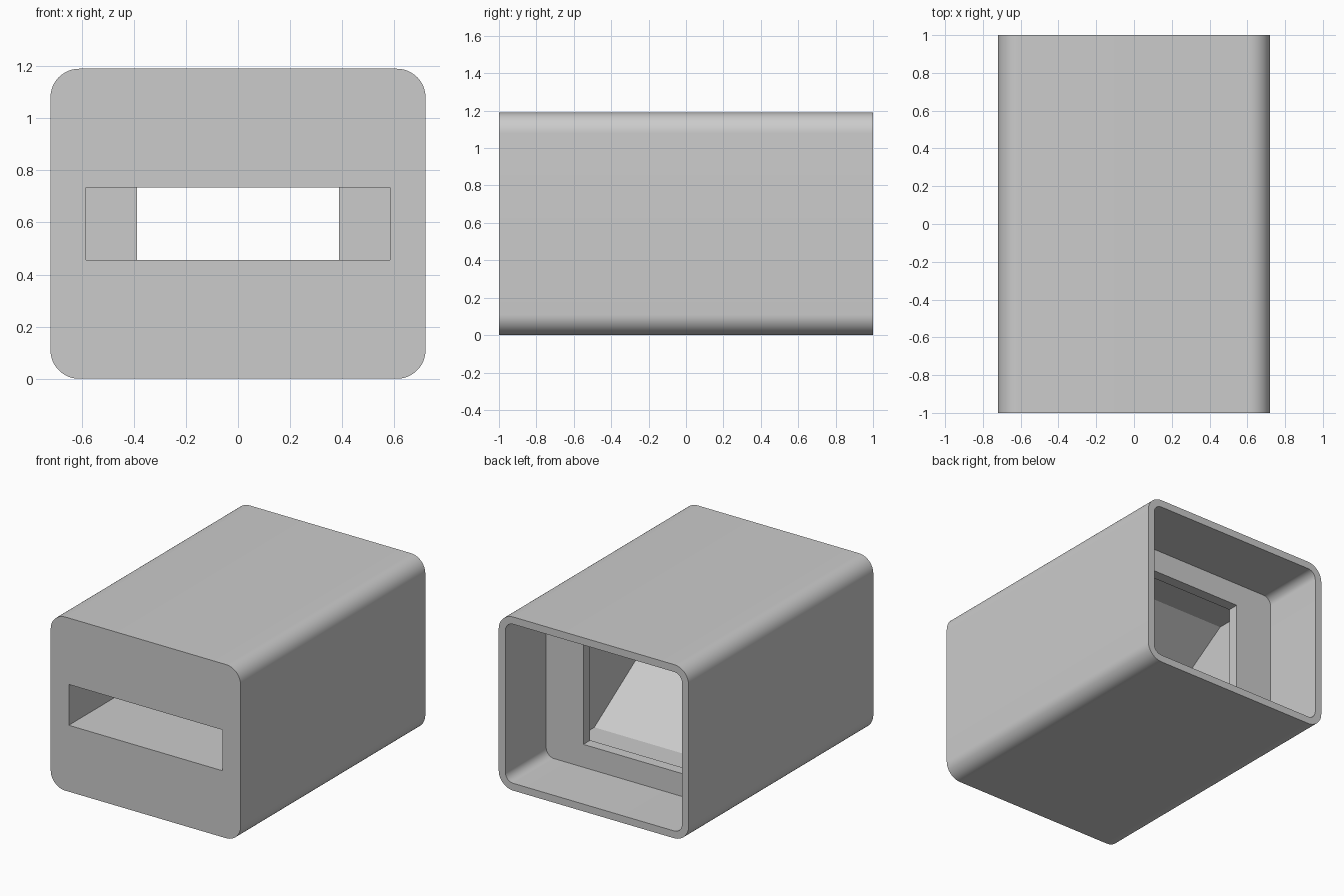
import bpy
import bmesh
from math import sin, cos, pi, radians
from mathutils import Vector

# Remove the default cube only
old = bpy.data.objects.get("Cube")
if old:
    bpy.data.objects.remove(old, do_unlink=True)

MID_Z = 0.595        # height of the centre line
HALF_W = 0.72        # outer half width
WALL = 0.05          # shell thickness around the rear pocket
RADIUS = 0.11        # outer corner radius

grey = bpy.data.materials.new("plain grey")
grey.use_nodes = True
grey.diffuse_color = (0.6, 0.6, 0.6, 1)
grey.node_tree.nodes["Principled BSDF"].inputs["Base Color"].default_value = (0.6, 0.6, 0.6, 1)


def prism(name, points, sweep):
    """Closed solid made by sweeping a flat outline along a vector."""
    bm = bmesh.new()
    face = bm.faces.new([bm.verts.new(p) for p in points])
    swept = bmesh.ops.extrude_face_region(bm, geom=[face], use_keep_orig=True)
    moved = [g for g in swept["geom"] if isinstance(g, bmesh.types.BMVert)]
    bmesh.ops.translate(bm, verts=moved, vec=Vector(sweep))
    bmesh.ops.recalc_face_normals(bm, faces=bm.faces)
    mesh = bpy.data.meshes.new(name)
    bm.to_mesh(mesh)
    bm.free()
    mesh.materials.append(grey)
    obj = bpy.data.objects.new(name, mesh)
    bpy.context.collection.objects.link(obj)
    return obj


def rounded_block(name, half_w, half_h, radius, y0, y1, steps=12):
    """Block along y with rounded lengthwise edges."""
    points = []
    corners = ((1, 1), (-1, 1), (-1, -1), (1, -1))
    for quarter, (sx, sz) in enumerate(corners):
        cx, cz = sx * (half_w - radius), MID_Z + sz * (half_h - radius)
        for i in range(steps + 1):
            a = (quarter + i / steps) * pi / 2
            points.append((cx + radius * cos(a), y0, cz + radius * sin(a)))
    return prism(name, points, (0, y1 - y0, 0))


def side_profile(name, half_w, stations):
    """Cavity mirrored about the centre line, from (y, half height) stations."""
    upper = [(-half_w, y, MID_Z + h) for y, h in stations]
    lower = [(-half_w, y, MID_Z - h) for y, h in reversed(stations)]
    return prism(name, upper + lower, (2 * half_w, 0, 0))


# Outer housing
housing = rounded_block("housing", HALF_W, MID_Z, RADIUS, -1, 1)

# Hollows: rear pocket, square port in the partition, slot widening to a chamber
cutters = [
    rounded_block("rear_pocket", HALF_W - WALL, MID_Z - WALL, RADIUS - WALL, 0.557, 1.2),
    side_profile("slot_and_chamber", 0.583,
                 [(-1.2, 0.14), (-0.36, 0.14), (0.16, 0.475), (0.483, 0.475)]),
    side_profile("square_port", 0.388, [(0.4, 0.388), (0.7, 0.388)]),
]

bpy.context.view_layer.objects.active = housing
for cutter in cutters:
    cutter.hide_render = True
    cut = housing.modifiers.new(cutter.name, "BOOLEAN")
    cut.operation = "DIFFERENCE"
    cut.solver = "EXACT"
    cut.object = cutter
    bpy.ops.object.modifier_apply(modifier=cut.name)
    bpy.data.objects.remove(cutter, do_unlink=True)

# Smooth rounded edges, crisp flat faces
bpy.ops.object.select_all(action="DESELECT")
housing.select_set(True)
bpy.ops.object.shade_smooth_by_angle(angle=radians(30))
